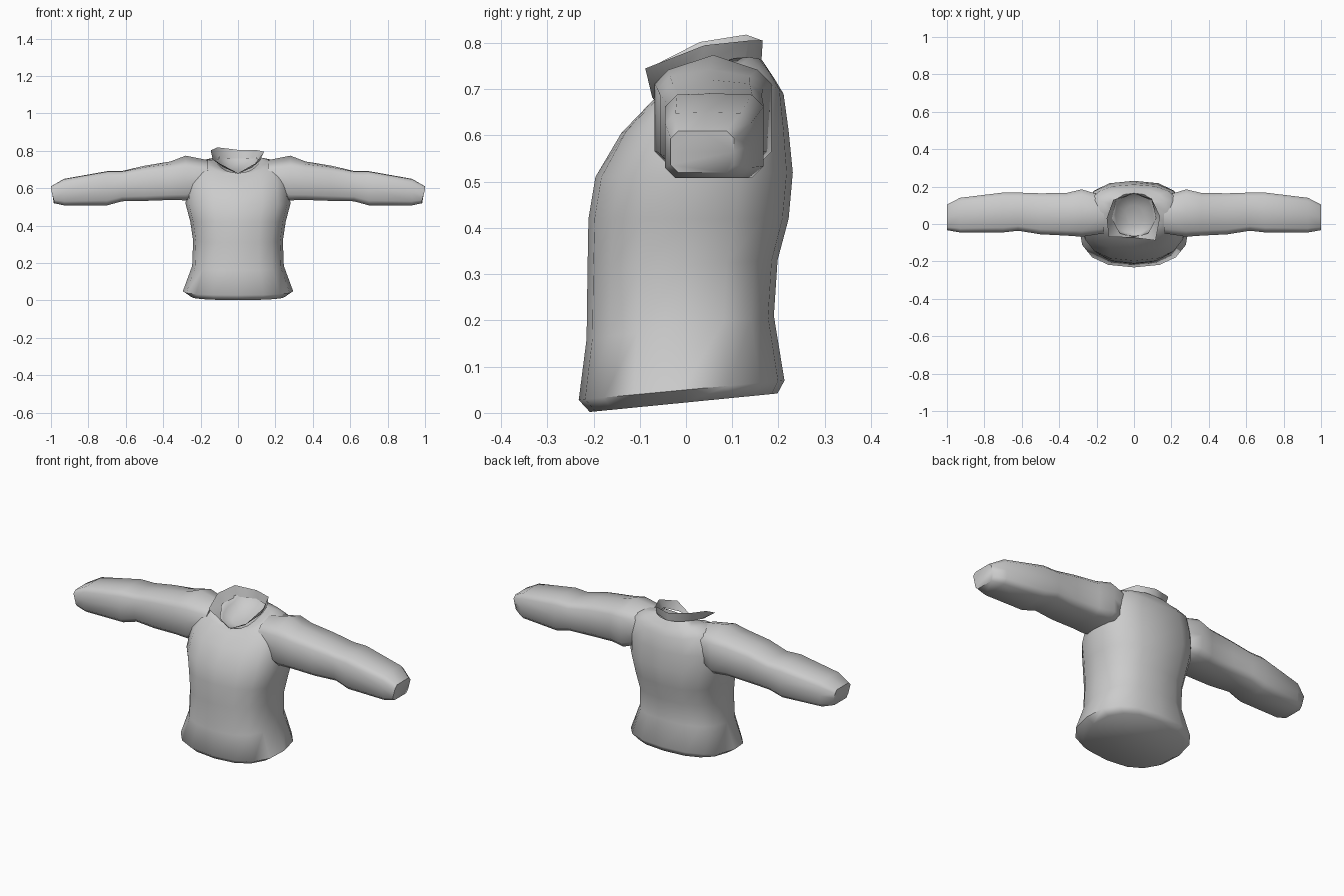
import bpy, bmesh, math

if "Cube" in bpy.data.objects:
    bpy.data.objects.remove(bpy.data.objects["Cube"])

cloth = bpy.data.materials.new("grey cloth")
cloth.diffuse_color = (0.6, 0.6, 0.6, 1)
cloth.use_nodes = True
cloth.node_tree.nodes["Principled BSDF"].inputs["Base Color"].default_value = cloth.diffuse_color


def loft(name, rings, cap_start=False, cap_end=False, closed=True, angle=70):
    """Skin a list of equal-length point rings into one smooth object."""
    bm = bmesh.new()
    vs = [[bm.verts.new(p) for p in r] for r in rings]
    n = len(rings[0])
    for a, b in zip(vs, vs[1:]):
        for i in range(n if closed else n - 1):
            j = (i + 1) % n
            bm.faces.new((a[i], a[j], b[j], b[i]))
    if cap_start:
        bm.faces.new(vs[0][::-1])
    if cap_end:
        bm.faces.new(vs[-1])
    bmesh.ops.recalc_face_normals(bm, faces=bm.faces)
    mesh = bpy.data.meshes.new(name)
    bm.to_mesh(mesh)
    bm.free()
    obj = bpy.data.objects.new(name, mesh)
    bpy.context.collection.objects.link(obj)
    mesh.materials.append(cloth)
    bpy.ops.object.select_all(action='DESELECT')
    obj.select_set(True)
    bpy.context.view_layer.objects.active = obj
    bpy.ops.object.shade_smooth_by_angle(angle=math.radians(angle))
    return obj


def body_ring(w, yf, yb, zf, zb, lift=0.0, power=0.8, n=16):
    """Rounded-box ring, tilted from front to back, sides raised by lift."""
    pts = []
    for i in range(n):
        a = 2 * math.pi * i / n - math.pi / 2
        c, s = math.cos(a), math.sin(a)
        u = math.copysign(abs(c) ** power, c)
        v = math.copysign(abs(s) ** power, s)
        t = (v + 1) / 2
        pts.append((w * u, yf + (yb - yf) * t, zf + (zb - zf) * t + lift * u * u))
    return pts


# torso: half width, front y, back y, front z, back z, side lift
torso = [
    (.255, -.208, .198, .002, .042, 0),
    (.295, -.232, .213, .028, .070, 0),
    (.245, -.215, .190, .160, .210, 0),
    (.240, -.213, .198, .310, .330, 0),
    (.255, -.211, .222, .420, .420, 0),
    (.280, -.196, .231, .510, .520, 0),
    (.275, -.140, .222, .605, .610, .02),
    (.245, -.085, .211, .660, .690, .05),
    (.180, -.070, .190, .672, .725, .05),
    (.115, -.065, .165, .680, .762, .03),
    (.100, -.050, .150, .675, .740, .02),
    (.050, -.010, .100, .675, .710, 0),
]
loft("torso", [body_ring(*r) for r in torso], True, True)

# sleeves: x at top, x at bottom, front y, back y, bottom z, top z, bulge
sleeve = [
    (.16, .20, -.050, .150, .560, .725, .025),
    (.28, .28, -.068, .185, .535, .742, .032),
    (.36, .36, -.062, .166, .537, .728, .015),
    (.50, .50, -.055, .164, .532, .712, .008),
    (.62, .62, -.036, .168, .530, .688, .004),
    (.70, .70, -.045, .168, .508, .688, .003),
    (.93, .93, -.045, .140, .508, .648, .002),
    (1.0, .985, -.033, .104, .520, .610, 0),
]


def sleeve_ring(side, xt, xb, yf, yb, zb, zt, bulge):
    ym, zm, xm = (yf + yb) / 2, (zb + zt) / 2, (xt + xb) / 2
    k = .12 * (yb - yf)
    pts = [(xb, yf + k, zb), (xb, yb - k, zb), (xb, yb, zb + k), (xm, yb, zm),
           (xt, yb, zt - k), (xt, yb - k, zt), (xt, ym, zt + bulge),
           (xt, yf + k, zt), (xt, yf, zt - k), (xm, yf, zm), (xb, yf, zb + k)]
    return [(side * x, y, z) for x, y, z in pts]


for side, label in ((1, "right"), (-1, "left")):
    loft(label + "_sleeve", [sleeve_ring(side, *r) for r in sleeve], True, True, angle=60)

# collar: open flared sheet that meets in a V at the front
base = [(0, -.070, .678), (.075, -.050, .710), (.118, .030, .750), (.095, .125, .760),
        (0, .163, .758), (-.095, .125, .760), (-.118, .030, .750), (-.075, -.050, .710),
        (0, -.070, .678)]
rim = [(.004, -.073, .682), (.115, -.088, .745), (.140, .040, .795), (.095, .135, .805),
       (0, .166, .805), (-.110, .130, .818), (-.146, .030, .802), (-.135, -.068, .752),
       (-.004, -.073, .682)]
loft("collar", [base, rim], closed=False)
